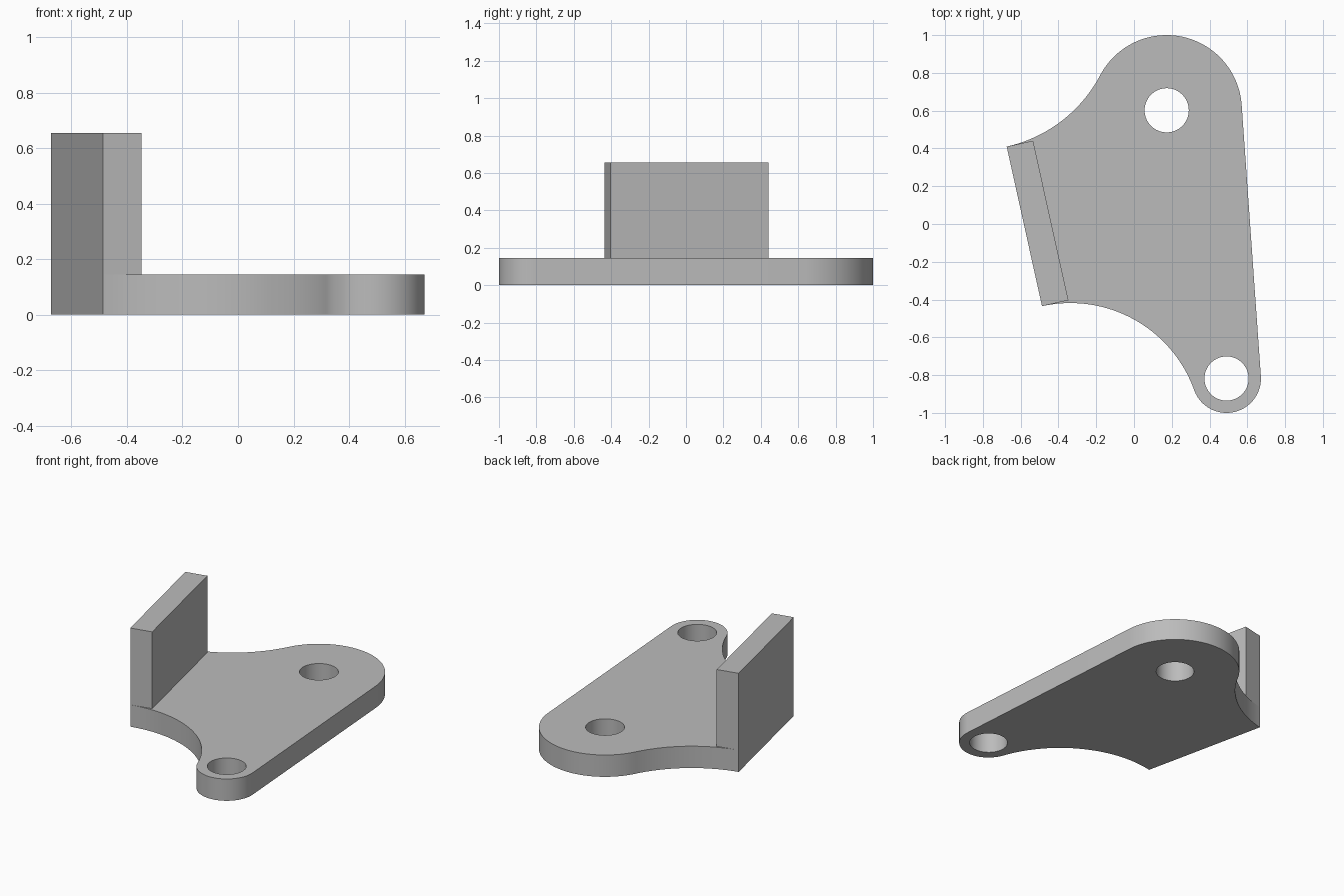
import bpy, bmesh, math
from mathutils import Vector

cube = bpy.data.objects.get("Cube")
if cube:
    bpy.data.objects.remove(cube)

PLATE_TOP, WALL_TOP, WALL_THICK, HOLE_R = 0.145, 0.655, 0.143, 0.117
big, big_r = Vector((0.173, 0.602)), 0.398
small, small_r = Vector((0.49, -0.818)), 0.182
wall_back, wall_front = Vector((-0.674, 0.41)), Vector((-0.487, -0.435))

grey = bpy.data.materials.new("plain grey")
grey.use_nodes = True
colour = (0.5, 0.5, 0.5, 1)
grey.diffuse_color = colour
grey.node_tree.nodes["Principled BSDF"].inputs["Base Color"].default_value = colour


def angle(v):
    return math.atan2(v.y, v.x)


def arc(centre, radius, start, end, steps=40):
    """Points along an arc, both ends included."""
    return [centre + radius * Vector((math.cos(a), math.sin(a)))
            for a in (start + (end - start) * i / steps for i in range(steps + 1))]


def short_arc(centre, radius, start, end):
    sweep = (end - start + math.pi) % math.tau - math.pi
    return arc(centre, radius, start, start + sweep)


def fillet(corner, along, lobe, lobe_r):
    """Circle through a wall corner, centred on the wall line, touching a lobe."""
    w = corner - lobe
    r = (w.length_squared - lobe_r ** 2) / (2 * (lobe_r - w.dot(along)))
    return corner + along * r, r


def prism(name, loops, z0, z1):
    """Extrude an outline, with any further loops as holes."""
    bm = bmesh.new()
    for loop in loops:
        verts = [bm.verts.new((p.x, p.y, z0)) for p in loop]
        for a, b in zip(verts, verts[1:] + verts[:1]):
            bm.edges.new((a, b))
    bmesh.ops.remove_doubles(bm, verts=bm.verts, dist=0.0005)
    bmesh.ops.triangle_fill(bm, edges=bm.edges[:], use_beauty=True, normal=(0, 0, 1))
    grown = bmesh.ops.extrude_face_region(bm, geom=bm.faces[:], use_keep_orig=True)
    top = [g for g in grown["geom"] if isinstance(g, bmesh.types.BMVert)]
    bmesh.ops.translate(bm, verts=top, vec=(0, 0, z1 - z0))
    bmesh.ops.recalc_face_normals(bm, faces=bm.faces[:])
    mesh = bpy.data.meshes.new(name)
    bm.to_mesh(mesh)
    bm.free()
    mesh.materials.append(grey)
    obj = bpy.data.objects.new(name, mesh)
    bpy.context.collection.objects.link(obj)
    bpy.ops.object.select_all(action='DESELECT')
    obj.select_set(True)
    bpy.context.view_layer.objects.active = obj
    bpy.ops.object.shade_smooth_by_angle(angle=math.radians(30))
    return obj


# Base plate: two round lobes, a straight tangent side and two concave sides
span = small - big
tangent = angle(span) + math.acos((big_r - small_r) / span.length)
along = (wall_front - wall_back).normalized()
back_c, back_r = fillet(wall_back, -along, big, big_r)
front_c, front_r = fillet(wall_front, along, small, small_r)

outline = arc(big, big_r, tangent, angle(back_c - big) % math.tau, 64)
outline += short_arc(back_c, back_r, angle(big - back_c), angle(along))[1:]
outline += short_arc(front_c, front_r, angle(-along), angle(small - front_c))
outline += arc(small, small_r, angle(front_c - small) % math.tau,
               tangent + math.tau, 48)[1:]
holes = [arc(c, HOLE_R, 0, math.tau, 64)[:-1] for c in (big, small)]
prism("base_plate", [outline] + holes, 0, PLATE_TOP)

# Upright wall along the left edge of the plate
inward = Vector((-along.y, along.x)) * WALL_THICK
prism("upright_wall", [[wall_back, wall_front, wall_front + inward,
                        wall_back + inward]], PLATE_TOP, WALL_TOP)
